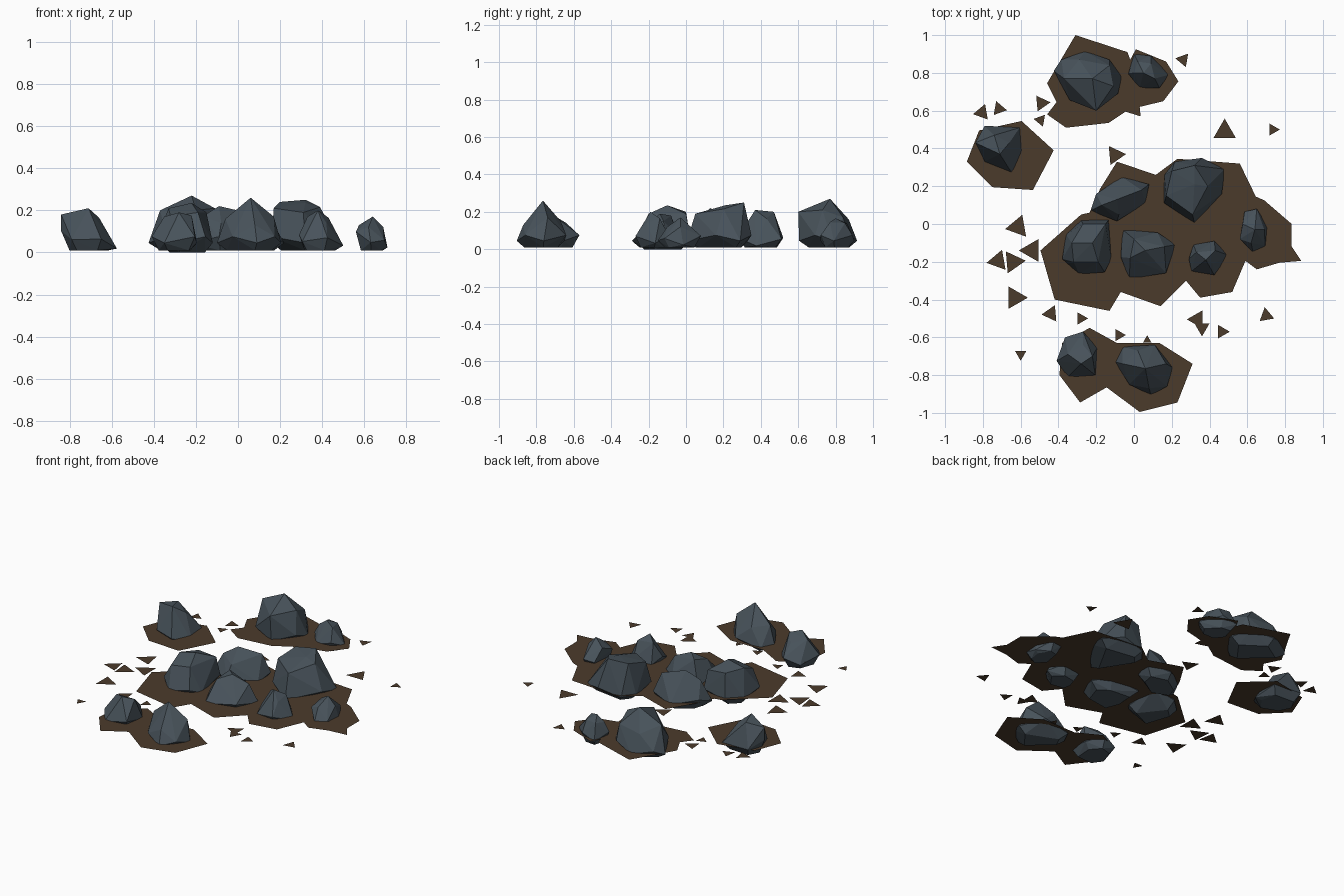
import bpy, bmesh, math


def material(name, rgb):
    m = bpy.data.materials.new(name)
    m.diffuse_color = (*rgb, 1)
    return m


SLATE = material("slate_grey", (0.064, 0.085, 0.103))
SOIL = material("soil_brown", (0.071, 0.043, 0.024))
SOIL_Z = 0.055


def finish(bm, name, mat):
    me = bpy.data.meshes.new(name)
    bm.to_mesh(me)
    bm.free()
    me.materials.append(mat)
    ob = bpy.data.objects.new(name, me)
    bpy.context.collection.objects.link(ob)
    return ob


def rock(name, outline, crown, belt=0.06, base=0.01, tilt=0.0):
    """Faceted boulder: hull of a narrow foot, a wide belt and a crown of peaks."""
    bm = bmesh.new()
    cx = sum(p[0] for p in outline) / len(outline)
    cy = sum(p[1] for p in outline) / len(outline)
    for i, (x, y) in enumerate(outline):
        bm.verts.new((x, y, belt + (0.015 if i % 2 else -0.015) + tilt * (x - cx)))
        if i % 2 == 0 or len(outline) < 7:
            bm.verts.new((cx + (x - cx) * 0.7, cy + (y - cy) * 0.7, base))
    for p in crown:
        bm.verts.new(p)
    bmesh.ops.convex_hull(bm, input=bm.verts[:])
    loose = [v for v in bm.verts if not v.link_faces]
    bmesh.ops.delete(bm, geom=loose, context='VERTS')
    bmesh.ops.recalc_face_normals(bm, faces=bm.faces[:])
    return finish(bm, name, SLATE)


def soil(name, outline):
    """Flat patch of earth."""
    bm = bmesh.new()
    f = bm.faces.new([bm.verts.new((x, y, SOIL_Z)) for x, y in outline])
    f.normal_update()
    if f.normal.z < 0:
        f.normal_flip()
    bmesh.ops.triangulate(bm, faces=[f])
    return finish(bm, name, SOIL)


# Back group
rock("rock_back_large",
     [(-.26, .915), (-.13, .87), (-.065, .78), (-.085, .69),
      (-.195, .605), (-.34, .655), (-.425, .81), (-.385, .87)],
     [(-.22, .77, .27), (-.2, .6, .2), (-.37, .77, .2),
      (-.11, .73, .21), (-.29, .87, .16), (-.13, .84, .17)])
rock("rock_back_small",
     [(0, .9), (.09, .89), (.185, .79), (.135, .72), (.03, .72), (-.03, .795)],
     [(.05, .8, .165), (.11, .77, .145), (.09, .85, .14), (.02, .86, .14), (0, .8, .13)])
soil("soil_back",
     [(-.31, 1), (-.035, .91), (-.02, .87), (.01, .925), (.17, .86),
      (.235, .755), (.155, .65), (.03, .62), (.035, .57), (-.045, .595),
      (-.135, .535), (-.36, .51), (-.46, .58), (-.41, .645), (-.46, .745)])

# Left group
rock("rock_left",
     [(-.79, .52), (-.605, .51), (-.575, .375), (-.65, .275), (-.79, .33), (-.84, .43)],
     [(-.84, .43, .18), (-.71, .37, .21), (-.74, .47, .2), (-.66, .43, .165)], tilt=-.2)
soil("soil_left",
     [(-.595, .545), (-.425, .39), (-.535, .18), (-.75, .195), (-.885, .33), (-.82, .495)])

# Central group
rock("rock_centre_back",
     [(-.065, .25), (.08, .21), (.06, .11), (-.09, .015), (-.23, .07), (-.2, .16)],
     [(-.09, .13, .22), (.04, .18, .19), (-.17, .1, .17), (-.08, .05, .14)])
rock("rock_centre_large",
     [(.215, .33), (.36, .35), (.48, .29), (.465, .16), (.32, .005), (.16, .11), (.16, .26)],
     [(.2, .28, .24), (.32, .31, .25), (.17, .15, .21), (.31, .05, .19), (.39, .2, .215),
      (.32, .21, .235)])
rock("rock_centre_left",
     [(-.28, .02), (-.135, .02), (-.12, -.185), (-.155, -.255),
      (-.29, -.265), (-.38, -.185), (-.36, -.055)],
     [(-.33, -.1, .21), (-.22, -.1, .235), (-.15, 0, .19), (-.27, 0, .2),
      (-.19, -.2, .19), (-.32, -.2, .17)],
     base=0.0)
rock("rock_centre_front",
     [(-.06, -.03), (.125, -.045), (.22, -.11), (.17, -.26), (-.025, -.29), (-.07, -.175)],
     [(0, -.08, .18), (.06, -.14, .19), (.16, -.12, .15), (-.02, -.18, .155)])
rock("rock_centre_small",
     [(.315, -.11), (.425, -.09), (.5, -.165), (.425, -.27), (.305, -.25), (.29, -.185)],
     [(.38, -.19, .2), (.43, -.14, .165), (.33, -.15, .17), (.42, -.21, .14)], tilt=-.1)
rock("rock_right_small",
     [(.585, .065), (.65, .08), (.71, -.015), (.695, -.115), (.63, -.15), (.56, -.08)],
     [(.64, -.03, .17), (.69, -.03, .12), (.575, 0, .13), (.62, -.1, .12)], tilt=-.3)
soil("soil_centre",
     [(-.09, .33), (.115, .26), (.23, .345), (.56, .32), (.645, .145),
      (.69, .125), (.835, 0), (.835, -.12), (.885, -.195), (.77, -.205),
      (.65, -.24), (.59, -.195), (.52, -.36), (.35, -.39), (.275, -.3),
      (.14, -.435), (-.07, -.36), (-.13, -.46), (-.42, -.4),
      (-.495, -.14), (-.28, .05), (-.235, .06), (-.18, .185)])

# Front group
rock("rock_front_left",
     [(-.365, -.6), (-.27, -.57), (-.195, -.655), (-.205, -.8), (-.35, -.81), (-.41, -.725)],
     [(-.35, -.69, .17), (-.22, -.7, .175), (-.28, -.74, .19), (-.27, -.64, .14)])
rock("rock_front_right",
     [(-.06, -.65), (.11, -.64), (.205, -.76), (.175, -.86),
      (.09, -.905), (-.025, -.85), (-.1, -.73)],
     [(.06, -.765, .26), (-.06, -.74, .16), (.17, -.74, .17), (.08, -.87, .13), (.02, -.67, .15)])
soil("soil_front",
     [(-.235, -.55), (-.09, -.63), (.135, -.63), (.31, -.74), (.23, -.945),
      (.03, -.995), (-.145, -.865), (-.285, -.945), (-.395, -.8), (-.38, -.63)])

# Scattered soil chips: x, y, radius, tip angle
CHIPS = [
    (.26, .87, .042, -70), (.48, .49, .068, 90), (.735, .5, .037, 0),
    (-.1, .365, .058, 5), (-.49, .64, .048, 5), (-.495, .55, .037, 50),
    (-.715, .61, .043, 110), (-.805, .59, .048, 70), (-.615, -.015, .068, 70),
    (-.54, -.14, .07, 180), (-.72, -.195, .062, 190), (-.64, -.2, .067, 5),
    (-.63, -.39, .068, 0), (-.44, -.475, .05, 65), (-.28, -.5, .037, 0),
    (-.6, -.69, .034, -90), (-.08, -.588, .037, 0), (.07, -.615, .026, 90),
    (.335, -.505, .055, 180), (.36, -.55, .045, -90), (.465, -.57, .042, 0),
    (.7, -.485, .045, 100),
]
for i, (x, y, r, a) in enumerate(CHIPS):
    angles = [math.radians(a + 120 * k) for k in range(3)]
    soil(f"soil_chip_{i + 1}", [(x + r * math.cos(t), y + r * math.sin(t)) for t in angles])
